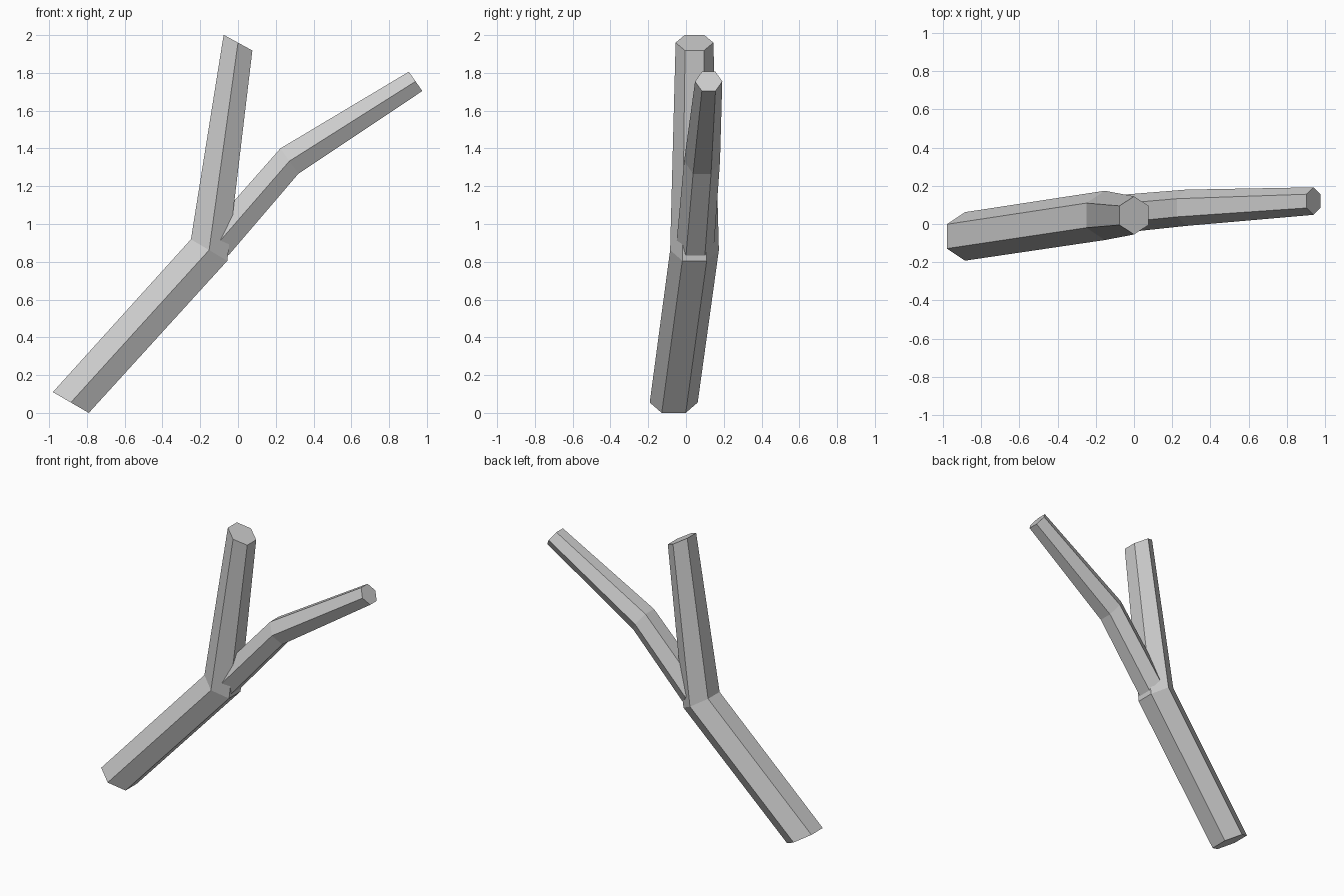
import bpy, bmesh
from math import cos, sin, pi
from mathutils import Vector

if "Cube" in bpy.data.objects:
    bpy.data.objects.remove(bpy.data.objects["Cube"])


def hex_limb(name, rings):
    """Loft hexagons; each ring is (centre, radius, direction towards its upper flat side)."""
    bm = bmesh.new()
    loops = []
    for centre, r, (ux, uz) in rings:
        up = Vector((ux, 0, uz)).normalized()
        side = Vector((0, 1, 0))
        loops.append([bm.verts.new(Vector(centre) + r * (cos(i * pi / 3) * side + sin(i * pi / 3) * up))
                      for i in range(6)])
    for a, b in zip(loops, loops[1:]):
        for i in range(6):
            j = (i + 1) % 6
            bm.faces.new((a[i], a[j], b[j], b[i]))
    bm.faces.new(loops[0][::-1])
    bm.faces.new(loops[-1])
    bmesh.ops.recalc_face_normals(bm, faces=bm.faces)
    mesh = bpy.data.meshes.new(name)
    bm.to_mesh(mesh)
    bm.free()
    obj = bpy.data.objects.new(name, mesh)
    bpy.context.collection.objects.link(obj)
    return obj


# Main bent limb
hex_limb("main_limb", [
    ((-0.885, 0.055, 0)[:1] + (-0.065, 0.055), 0.127, (-0.095, 0.055)),
    ((-0.153, 0.045, 0.862), 0.129, (-0.098, 0.058)),
    ((0.0, 0.045, 1.96), 0.1, (-0.075, 0.041)),
])

# Thinner side branch, rooted inside the main limb
hex_limb("side_branch", [
    ((-0.10, 0.05, 0.905), 0.1, (-0.048, 0.068)),
    ((0.272, 0.085, 1.333), 0.095, (-0.048, 0.068)),
    ((0.94, 0.12, 1.755), 0.072, (-0.035, 0.050)),
])
